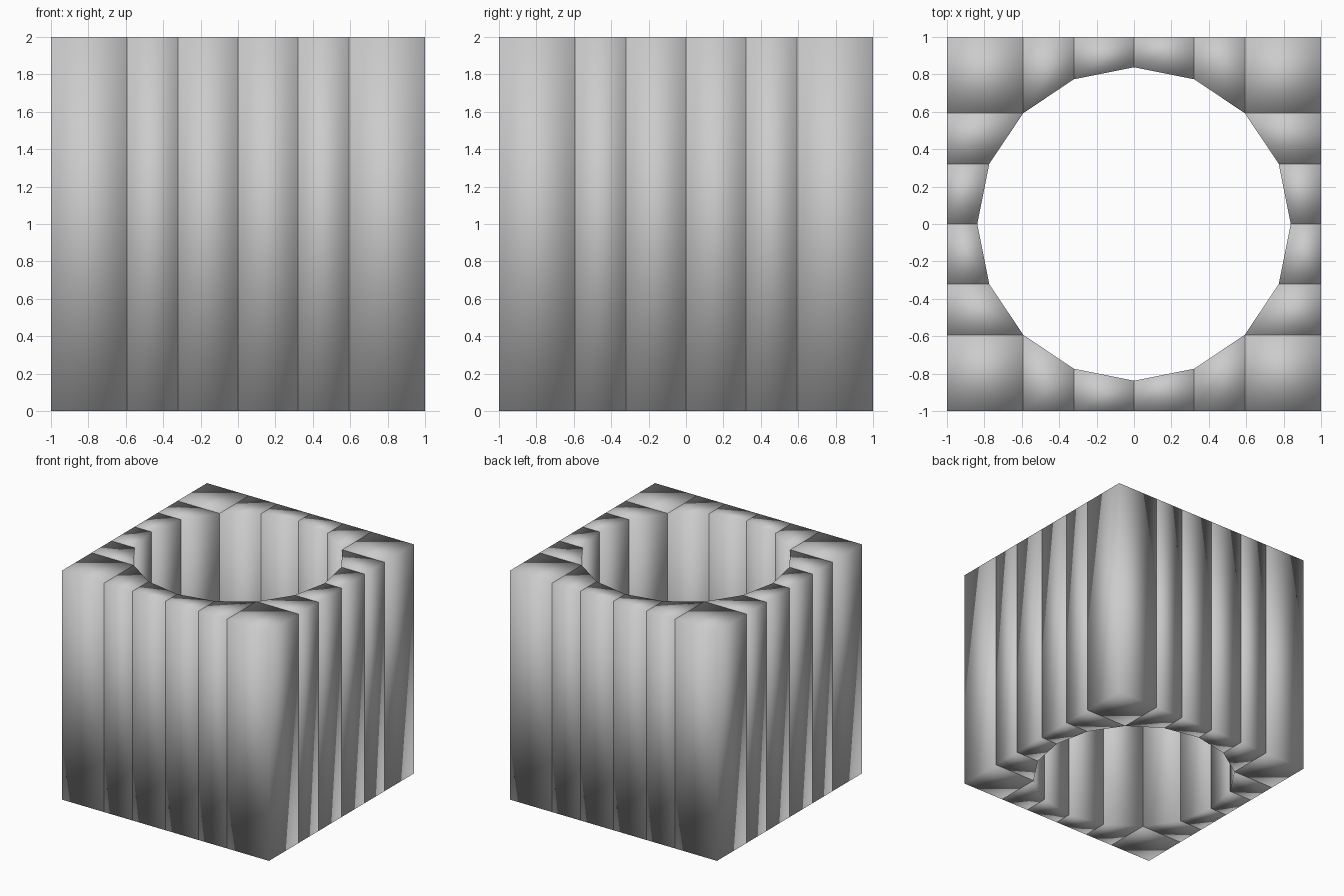
import bpy, bmesh
from math import sin, cos, pi
from mathutils import Matrix

if "Cube" in bpy.data.objects:
    bpy.data.objects.remove(bpy.data.objects["Cube"])

RADIUS = 0.838   # 16-sided bore
HEIGHT = 2.0


def column(name, outline, turn):
    """Closed smooth-shaded prism from a plan outline, turned about z."""
    bm = bmesh.new()
    base = bm.faces.new([bm.verts.new((x, y, 0)) for x, y in outline])
    ext = bmesh.ops.extrude_face_region(bm, geom=[base], use_keep_orig=True)
    top = [v for v in ext["geom"] if isinstance(v, bmesh.types.BMVert)]
    bmesh.ops.translate(bm, verts=top, vec=(0, 0, HEIGHT))
    bmesh.ops.rotate(bm, verts=bm.verts, matrix=Matrix.Rotation(turn, 3, 'Z'))
    bmesh.ops.recalc_face_normals(bm, faces=bm.faces)
    for f in bm.faces:
        f.smooth = True
    mesh = bpy.data.meshes.new(name)
    bm.to_mesh(mesh)
    bm.free()
    bpy.context.collection.objects.link(bpy.data.objects.new(name, mesh))


# Bore points along one side, from -45 to +45 degrees off the side's normal
arc = [(RADIUS * sin(i * pi / 8), RADIUS * cos(i * pi / 8)) for i in range(-2, 3)]

for side in range(4):
    turn = side * pi / 2
    # Four wall columns between the outer face and the bore
    for i, (a, b) in enumerate(zip(arc, arc[1:])):
        column(f"wall_column_{side}_{i}", [a, b, (b[0], 1), (a[0], 1)], turn)
    # Square corner column
    c = arc[-1][0]
    column(f"corner_column_{side}", [(c, c), (1, c), (1, 1), (c, 1)], turn)
